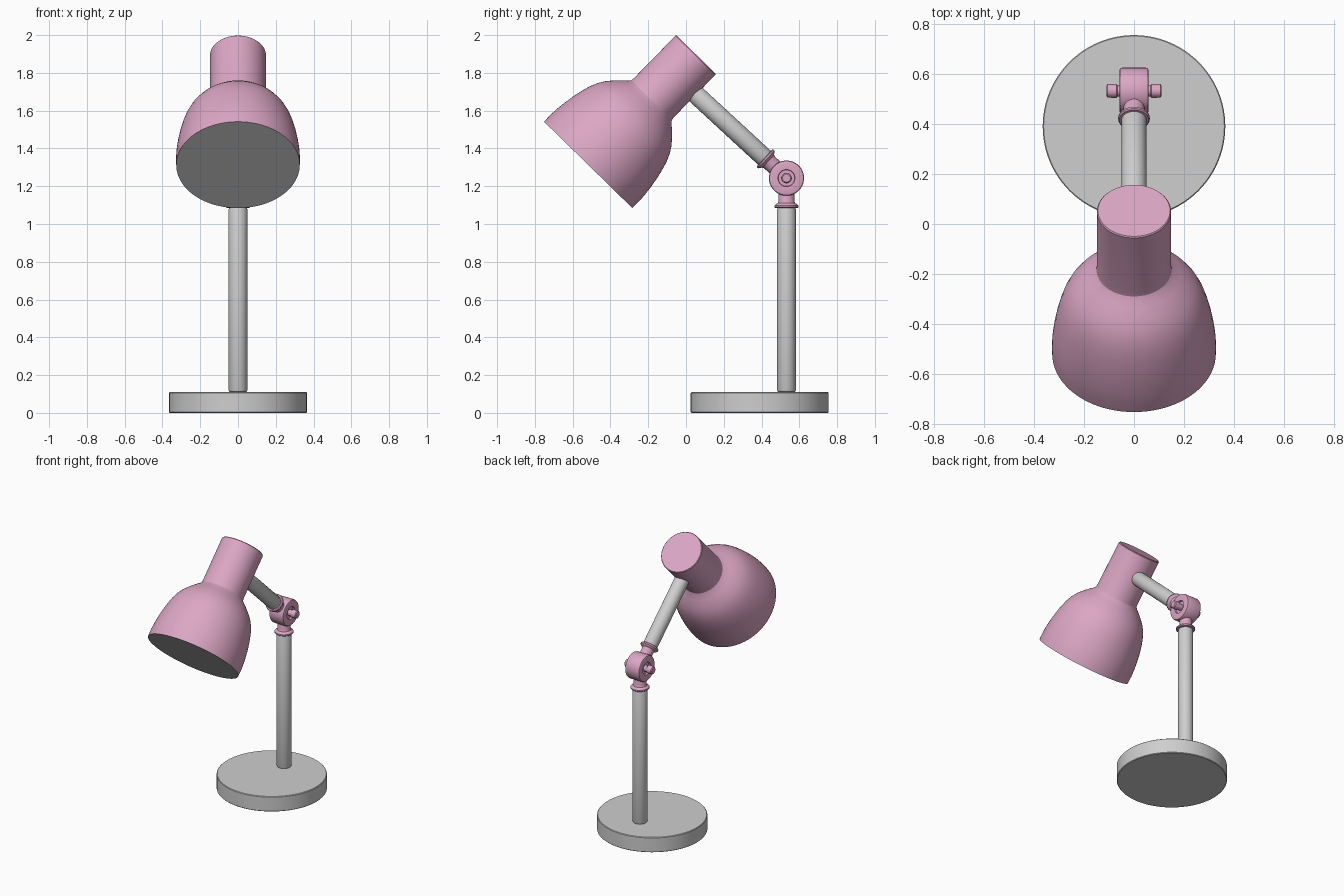
import bpy, bmesh, math
from mathutils import Vector

if "Cube" in bpy.data.objects:
    bpy.data.objects.remove(bpy.data.objects["Cube"])


def material(name, rgb):
    m = bpy.data.materials.new(name)
    m.diffuse_color = (*rgb, 1)
    m.use_nodes = True
    m.node_tree.nodes["Principled BSDF"].inputs["Base Color"].default_value = m.diffuse_color
    return m


GREY = material("light_grey", (0.62, 0.62, 0.62))
PINK = material("soft_pink", (0.72, 0.385, 0.56))


def lathe(name, profile, origin, axis, mats, segs=64):
    """Revolve (radius, height) points about an axis and cap both ends."""
    bm = bmesh.new()
    rings = []
    for r, h in profile:
        rings.append([bm.verts.new((r * math.cos(2 * math.pi * i / segs),
                                    r * math.sin(2 * math.pi * i / segs), h))
                      for i in range(segs)])
    for a, b in zip(rings, rings[1:]):
        for i in range(segs):
            j = (i + 1) % segs
            bm.faces.new((a[i], a[j], b[j], b[i]))
    bottom = bm.faces.new(rings[0][::-1])
    bm.faces.new(rings[-1])
    bottom.material_index = len(mats) - 1
    me = bpy.data.meshes.new(name)
    bm.to_mesh(me)
    bm.free()
    for m in mats:
        me.materials.append(m)
    ob = bpy.data.objects.new(name, me)
    bpy.context.collection.objects.link(ob)
    ob.location = origin
    ob.rotation_mode = 'QUATERNION'
    ob.rotation_quaternion = Vector((0, 0, 1)).rotation_difference(Vector(axis))
    bpy.ops.object.select_all(action='DESELECT')
    ob.select_set(True)
    bpy.context.view_layer.objects.active = ob
    bpy.ops.object.shade_smooth_by_angle(angle=math.radians(32))
    return ob


def rod(name, r, h0, h1, origin, axis):
    """Cylinder with softly rounded ends."""
    return lathe(name, [(r - .012, h0), (r - .004, h0 + .004), (r, h0 + .014),
                        (r, h1 - .014), (r - .004, h1 - .004), (r - .012, h1)],
                 origin, axis, [GREY], 48)


UP = Vector((0, 0, 1))
JOINT = Vector((0, .532, 1.243))
ARM = Vector((0, -.735, .678)).normalized()
HEAD = Vector((0, .70, .715)).normalized()

# Base and pole
lathe("base", [(.361, 0), (.365, .004), (.365, .106), (.361, .11)],
      (0, .39, 0), UP, [GREY], 96)
rod("pole", .05, .108, 1.09, (0, .532, 0), UP)

# Tilted arm, ending inside the shade neck
rod("arm", .05, .14, .69, JOINT, ARM)

# Flared collars joining the rods to the hinge
for name, axis in (("pole_collar", -UP), ("arm_collar", ARM)):
    lathe(name, [(.042, .04), (.042, .12), (.046, .132), (.058, .14),
                 (.063, .145), (.063, .154), (.059, .158)],
          JOINT, axis, [PINK], 40)

# Hinge disc with a shallow recess on each side
half = [(.028, .042), (.043, .042), (.045, .056), (.082, .058), (.090, .055), (.093, .047)]
lathe("hinge", [(r, -h) for r, h in half] + [(r, h) for r, h in reversed(half)],
      JOINT, (1, 0, 0), [PINK], 56)

# Hinge pin with a head on each end
pin = [(.021, .11), (.027, .105), (.028, .07), (.022, .066), (.022, .04)]
lathe("hinge_pin", [(r, -h) for r, h in pin] + [(r, h) for r, h in reversed(pin)],
      JOINT, (1, 0, 0), [PINK], 24)

# Bell shade with cylindrical neck; the mouth is closed by a grey disc
shade = [(.327, 0), (.328, .05), (.325, .10), (.319, .15), (.311, .20),
         (.300, .25), (.286, .30), (.267, .345), (.244, .382), (.215, .415),
         (.185, .445), (.162, .465), (.150, .48), (.148, .50), (.148, .812), (.144, .817)]
lathe("lamp_shade", shade, (0, -.518, 1.313), HEAD, [PINK, GREY], 96)
